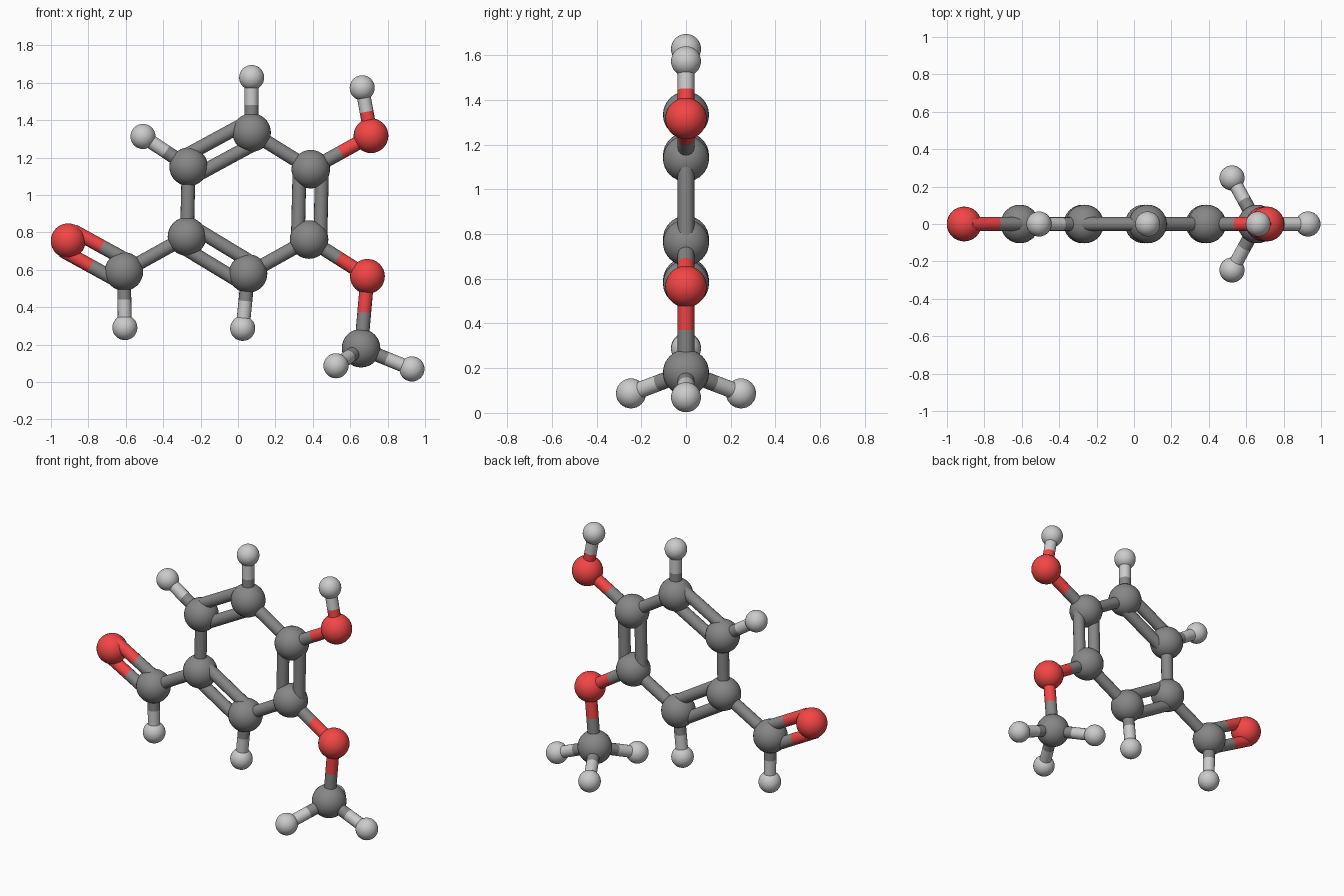
import bpy
import bmesh
from mathutils import Vector, Matrix

if "Cube" in bpy.data.objects:
    bpy.data.objects.remove(bpy.data.objects["Cube"])


def make_material(name, color):
    mat = bpy.data.materials.new(name)
    mat.diffuse_color = (*color, 1)
    mat.use_nodes = True
    mat.node_tree.nodes["Principled BSDF"].inputs["Base Color"].default_value = mat.diffuse_color
    return mat


# element: (material, ball radius)
ELEMENTS = {
    "carbon": (make_material("dark_grey", (0.24, 0.24, 0.24)), 0.103),
    "oxygen": (make_material("red", (0.9, 0.06, 0.06)), 0.093),
    "hydrogen": (make_material("light_grey", (0.56, 0.56, 0.56)), 0.067),
}
ROD_RADIUS = 0.037
DOUBLE_OFFSET = 0.06

# name: (element, centre)
ATOMS = {
    "ring_a": ("carbon", (-0.264, 0, 1.151)),
    "ring_b": ("carbon", (0.073, 0, 1.334)),
    "ring_c": ("carbon", (0.389, 0, 1.138)),
    "ring_d": ("carbon", (0.380, 0, 0.762)),
    "ring_e": ("carbon", (0.054, 0, 0.580)),
    "ring_f": ("carbon", (-0.273, 0, 0.778)),
    "aldehyde": ("carbon", (-0.610, 0, 0.591)),
    "aldehyde_oxygen": ("oxygen", (-0.908, 0, 0.755)),
    "aldehyde_hydrogen": ("hydrogen", (-0.605, 0, 0.291)),
    "ring_a_hydrogen": ("hydrogen", (-0.508, 0, 1.313)),
    "ring_b_hydrogen": ("hydrogen", (0.073, 0, 1.628)),
    "ring_e_hydrogen": ("hydrogen", (0.025, 0, 0.287)),
    "hydroxyl_oxygen": ("oxygen", (0.711, 0, 1.317)),
    "hydroxyl_hydrogen": ("hydrogen", (0.664, 0, 1.573)),
    "ether_oxygen": ("oxygen", (0.692, 0, 0.565)),
    "methyl": ("carbon", (0.658, 0, 0.181)),
    "methyl_hydrogen_side": ("hydrogen", (0.930, 0, 0.070)),
    "methyl_hydrogen_front": ("hydrogen", (0.524, -0.246, 0.087)),
    "methyl_hydrogen_back": ("hydrogen", (0.524, 0.246, 0.087)),
}

# first atom, second atom, number of rods
BONDS = [
    ("ring_a", "ring_b", 2), ("ring_b", "ring_c", 1),
    ("ring_c", "ring_d", 2), ("ring_d", "ring_e", 1),
    ("ring_e", "ring_f", 2), ("ring_f", "ring_a", 1),
    ("ring_f", "aldehyde", 1), ("aldehyde", "aldehyde_oxygen", 2),
    ("aldehyde", "aldehyde_hydrogen", 1), ("ring_a", "ring_a_hydrogen", 1),
    ("ring_b", "ring_b_hydrogen", 1), ("ring_e", "ring_e_hydrogen", 1),
    ("ring_c", "hydroxyl_oxygen", 1), ("hydroxyl_oxygen", "hydroxyl_hydrogen", 1),
    ("ring_d", "ether_oxygen", 1), ("ether_oxygen", "methyl", 1),
    ("methyl", "methyl_hydrogen_side", 1), ("methyl", "methyl_hydrogen_front", 1),
    ("methyl", "methyl_hydrogen_back", 1),
]


def add_object(name, bm, materials, location=(0, 0, 0)):
    mesh = bpy.data.meshes.new(name)
    bm.to_mesh(mesh)
    bm.free()
    for mat in materials:
        mesh.materials.append(mat)
    obj = bpy.data.objects.new(name, mesh)
    obj.location = location
    bpy.context.collection.objects.link(obj)
    return obj


def add_atom(name, element, centre):
    mat, radius = ELEMENTS[element]
    bm = bmesh.new()
    bmesh.ops.create_uvsphere(bm, u_segments=32, v_segments=16, radius=radius)
    for face in bm.faces:
        face.smooth = True
    add_object(name + "_atom", bm, [mat], centre)


def add_half_rod(bm, start, end, slot):
    axis = end - start
    turn = axis.to_track_quat("Z", "Y").to_matrix().to_4x4()
    old = set(bm.faces)
    bmesh.ops.create_cone(bm, cap_ends=True, segments=16, radius1=ROD_RADIUS,
                          radius2=ROD_RADIUS, depth=axis.length,
                          matrix=Matrix.Translation((start + end) / 2) @ turn)
    for face in set(bm.faces) - old:
        face.material_index = slot
        face.smooth = len(face.verts) == 4


def add_bond(first, second, count):
    kind_a, a = ATOMS[first][0], Vector(ATOMS[first][1])
    kind_b, b = ATOMS[second][0], Vector(ATOMS[second][1])
    # double rods lie side by side in the plane of the ring
    side = (b - a).cross(Vector((0, 1, 0))).normalized() * DOUBLE_OFFSET
    shifts = [side, -side] if count == 2 else [Vector()]
    bm = bmesh.new()
    for shift in shifts:
        middle = (a + b) / 2 + shift
        add_half_rod(bm, a + shift, middle, 0)
        add_half_rod(bm, middle, b + shift, 1)
    add_object(f"bond_{first}_to_{second}", bm,
               [ELEMENTS[kind_a][0], ELEMENTS[kind_b][0]])


# balls
for atom_name, (element, centre) in ATOMS.items():
    add_atom(atom_name, element, centre)

# rods, each half coloured like its nearest ball
for bond in BONDS:
    add_bond(*bond)
